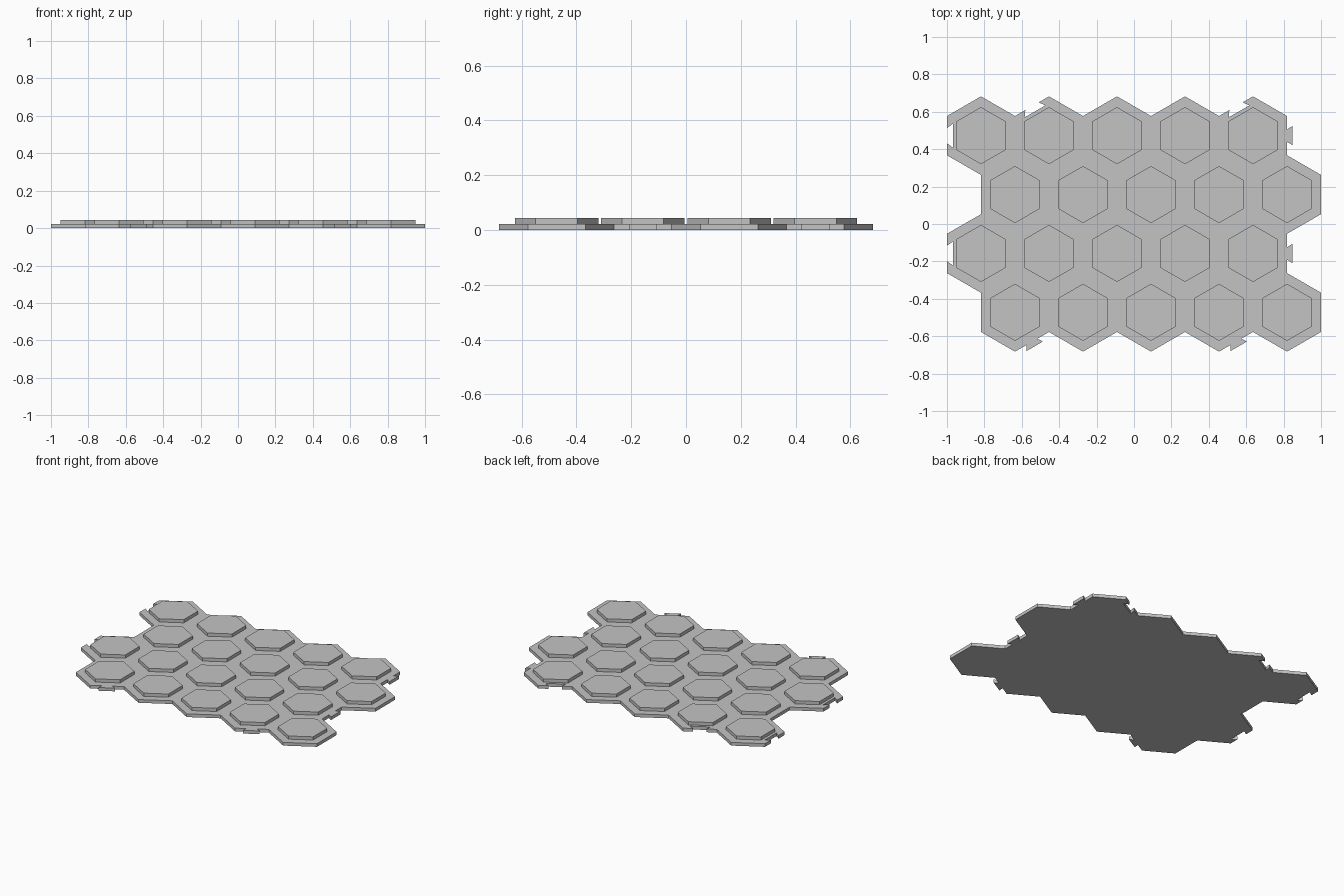
import bpy, bmesh
from math import radians, sqrt
from mathutils import Matrix, Vector

cube = bpy.data.objects.get("Cube")
if cube:
    bpy.data.objects.remove(cube, do_unlink=True)

PITCH = 2 / 5.5                # hexagon spacing along x
ROW = PITCH * sqrt(3) / 2      # spacing between rows
APOTHEM = PITCH / 2
BASE_TOP, TILE_TOP = 0.022, 0.044

# Dovetail: root half width, end half width, depth along the outward normal
TAB = (0.033, 0.051, 0.028)
NOTCH = (0.041, 0.064, -0.032)

grey = bpy.data.materials.new("light grey")
grey.use_nodes = True
colour = (0.55, 0.55, 0.55, 1)
grey.diffuse_color = colour
grey.node_tree.nodes["Principled BSDF"].inputs["Base Color"].default_value = colour


def centre(row, col):
    shift = -2.25 if row % 2 == 0 else -1.75
    return Vector(((col + shift) * PITCH, (1.5 - row) * ROW, 0))


def hexagon(bm, middle, apothem, z, joints=None):
    """Pointy-top hexagon face; joints maps a side's angle to a dovetail."""
    half = apothem / sqrt(3)
    verts = []
    for angle in range(0, 360, 60):
        side = [(apothem, -half)]
        if joints and angle in joints:
            root, end, depth = joints[angle]
            side += [(apothem, -root), (apothem + depth, -end),
                     (apothem + depth, end), (apothem, root)]
        turn = Matrix.Rotation(radians(angle), 3, "Z")
        verts += [bm.verts.new(middle + turn @ Vector((x, y, z))) for x, y in side]
    return bm.faces.new(verts)


def extrude(bm, faces, height):
    """Raise the faces, keeping the originals as the underside."""
    new = bmesh.ops.extrude_face_region(bm, geom=faces, use_keep_orig=True)["geom"]
    bmesh.ops.translate(bm, vec=(0, 0, height),
                        verts=[g for g in new if isinstance(g, bmesh.types.BMVert)])
    bmesh.ops.recalc_face_normals(bm, faces=bm.faces[:])


def finish(bm, name):
    mesh = bpy.data.meshes.new(name)
    bm.to_mesh(mesh)
    bm.free()
    mesh.materials.append(grey)
    bpy.context.collection.objects.link(bpy.data.objects.new(name, mesh))


# Joints on the outer sides, keyed by row and column
joints = {}
for row in (0, 2):
    joints[row, 0] = {180: NOTCH}
    joints[row, 4] = {0: TAB}
for col in (1, 4):
    joints.setdefault((0, col), {})[120] = NOTCH
for col in (0, 3):
    joints[3, col] = {300: TAB}

cells = [(row, col) for row in range(4) for col in range(5)]

# Interlocking base plate: hexagons merged into one outline
bm = bmesh.new()
for cell in cells:
    hexagon(bm, centre(*cell), APOTHEM, 0, joints.get(cell))
bmesh.ops.remove_doubles(bm, verts=bm.verts[:], dist=0.001)
bmesh.ops.dissolve_faces(bm, faces=bm.faces[:], use_verts=False)
extrude(bm, bm.faces[:], BASE_TOP)
finish(bm, "base_plate")

# Raised hexagonal tiles
for row, col in cells:
    bm = bmesh.new()
    face = hexagon(bm, centre(row, col), 0.132, BASE_TOP)
    extrude(bm, [face], TILE_TOP - BASE_TOP)
    finish(bm, f"hex_tile_row{row + 1}_{col + 1}")
